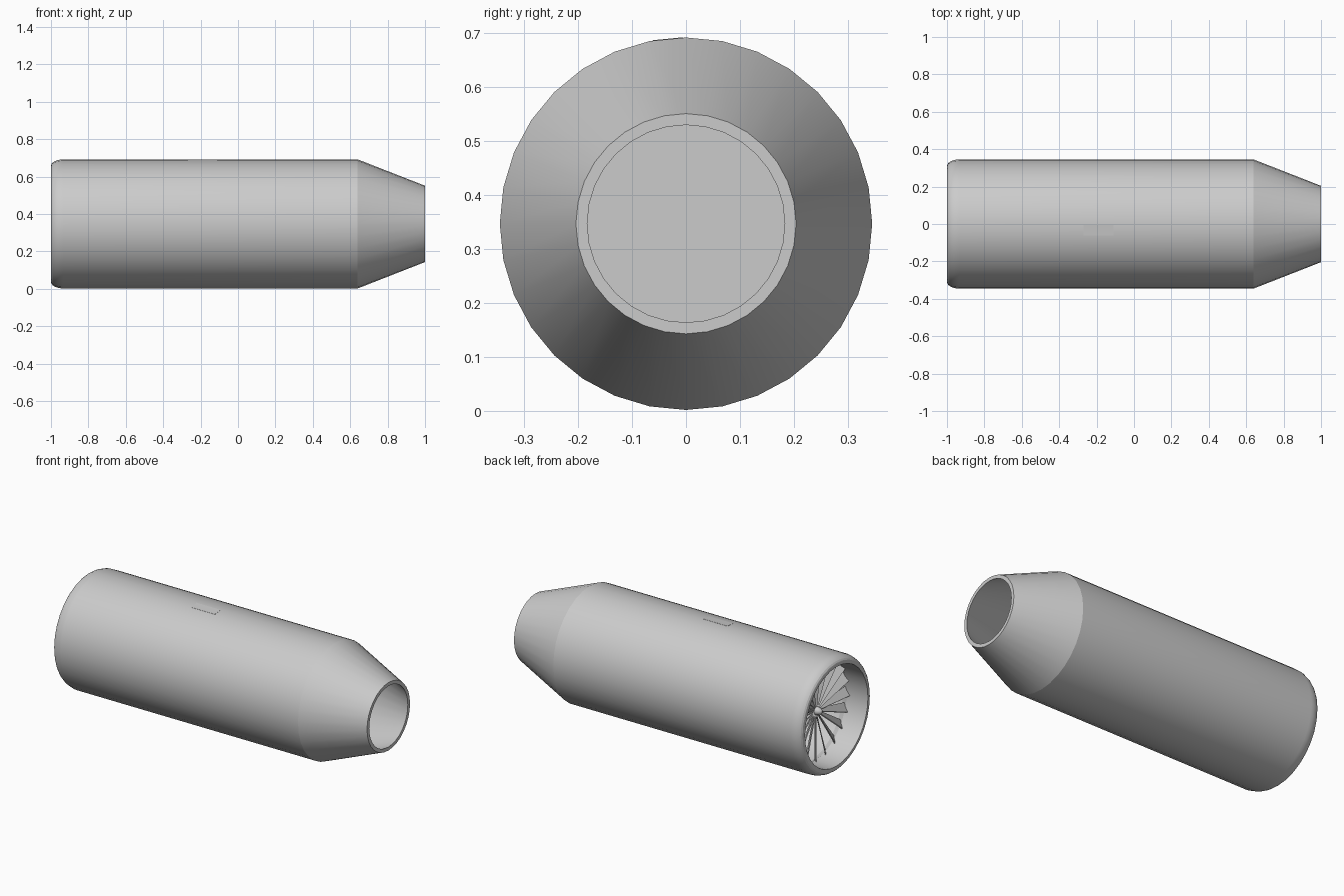
import bpy, bmesh, math
from mathutils import Vector, Matrix

if "Cube" in bpy.data.objects:
    bpy.data.objects.remove(bpy.data.objects["Cube"])

SIDES = 32
CZ = 0.347          # height of the engine axis
R = 0.345           # casing radius

metal = bpy.data.materials.new("light_grey_metal")
metal.diffuse_color = (0.6, 0.6, 0.6, 1)
metal.use_nodes = True
metal.node_tree.nodes["Principled BSDF"].inputs["Base Color"].default_value = metal.diffuse_color


def finish(name, bm, smooth=15):
    bmesh.ops.recalc_face_normals(bm, faces=bm.faces)
    mesh = bpy.data.meshes.new(name)
    bm.to_mesh(mesh)
    bm.free()
    mesh.materials.append(metal)
    ob = bpy.data.objects.new(name, mesh)
    bpy.context.collection.objects.link(ob)
    bpy.ops.object.select_all(action='DESELECT')
    ob.select_set(True)
    bpy.context.view_layer.objects.active = ob
    if smooth:
        bpy.ops.object.shade_smooth_by_angle(angle=math.radians(smooth))
    return ob


def lathe(name, profile, closed=False, sides=SIDES, smooth=15):
    """Revolve (x, radius) points around the engine axis."""
    bm = bmesh.new()
    rings = []
    for x, r in profile:
        if r == 0:
            rings.append([bm.verts.new((x, 0, CZ))] * sides)
        else:
            rings.append([bm.verts.new((x, r * math.sin(a), CZ + r * math.cos(a)))
                          for a in (2 * math.pi * i / sides for i in range(sides))])
    pairs = list(zip(rings, rings[1:]))
    if closed:
        pairs.append((rings[-1], rings[0]))
    for a, b in pairs:
        for i in range(sides):
            j = (i + 1) % sides
            bm.faces.new(list(dict.fromkeys((a[i], a[j], b[j], b[i]))))
    return finish(name, bm, smooth)


# Hollow casing: rounded intake lip, straight barrel, tapered nozzle
lip = [(-0.935 - 0.065 * math.sin(t), R - 0.035 * (1 - math.cos(t)))
       for t in (math.pi / 2 * k / 6 for k in range(6, -1, -1))]
lathe("engine_casing", lip + [(0.64, R), (1.0, 0.204), (1.0, 0.183),
                              (0.64, 0.322), (-0.82, 0.322), (-0.86, 0.298), (-1.0, 0.298)],
      closed=True)

# Bulkhead closing the inside of the barrel
lathe("inner_bulkhead", [(-0.01, 0), (-0.01, 0.324), (0.01, 0.324), (0.01, 0)])

# Spinner hub in the intake
lathe("fan_hub", [(-0.905, 0), (-0.90, 0.012), (-0.885, 0.021), (-0.865, 0.025),
                  (-0.80, 0.025), (-0.80, 0)], sides=16, smooth=40)

# Pitched, tapered fan blades
BLADES = 20
bm = bmesh.new()
for i in range(BLADES):
    turn = Matrix.Translation((0, 0, CZ)) @ Matrix.Rotation(2 * math.pi * i / BLADES, 4, 'X')
    sections = []
    for r, chord, pitch in ((0.015, 0.018, 40), (0.305, 0.06, 50)):
        p = math.radians(pitch)
        along = Vector((math.cos(p), math.sin(p), 0)) * chord / 2
        thick = Vector((-math.sin(p), math.cos(p), 0)) * 0.003
        mid = Vector((-0.86, 0, r))
        sections.append([bm.verts.new(turn @ (mid + s * along + t * thick))
                         for s, t in ((-1, -1), (1, -1), (1, 1), (-1, 1))])
    root, tip = sections
    bm.faces.new(root)
    bm.faces.new(tip)
    for k in range(4):
        n = (k + 1) % 4
        bm.faces.new((root[k], root[n], tip[n], tip[k]))
finish("fan_blades", bm, 0)

# Thin access plate lying on one facet at the top of the barrel
bm = bmesh.new()
step = 2 * math.pi / SIDES
bmesh.ops.create_cube(bm, size=1, matrix=Matrix.Translation((0, 0, CZ))
                      @ Matrix.Rotation(step / 2, 4, 'X')
                      @ Matrix.Translation((-0.19, 0, R * math.cos(step / 2) - 0.001))
                      @ Matrix.Diagonal((0.16, 0.056, 0.004, 1)))
finish("access_plate", bm, 0)
